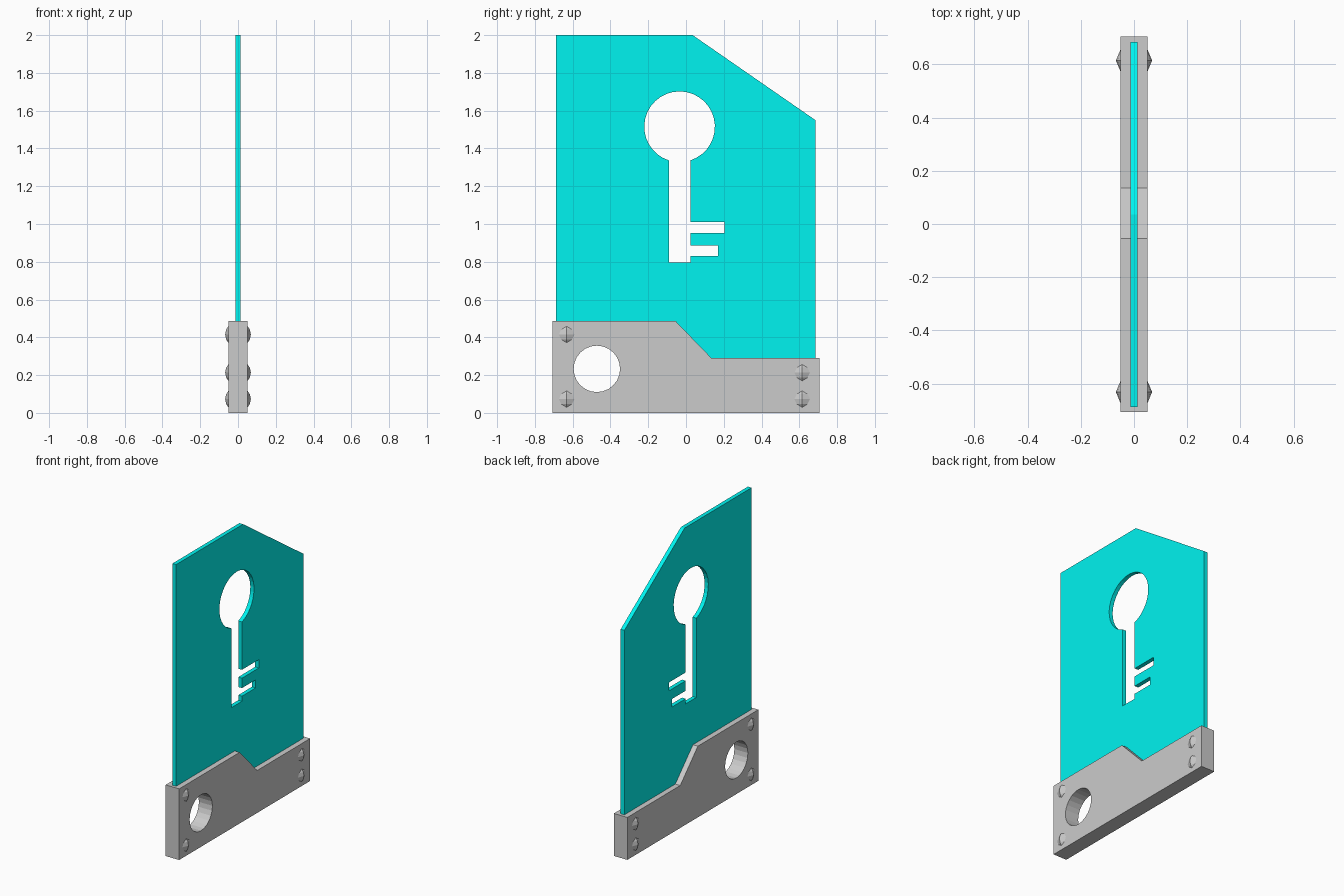
import bpy, bmesh
from math import sin, cos, pi, radians, asin
from mathutils import Matrix

if "Cube" in bpy.data.objects:
    bpy.data.objects.remove(bpy.data.objects["Cube"])

# Maps profile coordinates (u, v, depth) onto (y, z, x)
TO_YZ = Matrix(((0, 0, 1, 0), (1, 0, 0, 0), (0, 1, 0, 0), (0, 0, 0, 1)))


def arc(cy, cz, r, start, end, steps):
    return [(cy + r * cos(start + (end - start) * i / steps),
             cz + r * sin(start + (end - start) * i / steps)) for i in range(steps + 1)]


def plate(name, loops, half_thickness):
    """Extruded flat plate: first loop is the outline, the rest are holes."""
    curve = bpy.data.curves.new(name + "_profile", 'CURVE')
    curve.dimensions = '2D'
    curve.fill_mode = 'BOTH'
    curve.extrude = half_thickness
    for loop in loops:
        spline = curve.splines.new('POLY')
        spline.points.add(len(loop) - 1)
        for p, (y, z) in zip(spline.points, loop):
            p.co = (y, z, 0, 1)
        spline.use_cyclic_u = True
    helper = bpy.data.objects.new(name + "_profile", curve)
    bpy.context.collection.objects.link(helper)
    bpy.context.view_layer.update()
    mesh = bpy.data.meshes.new_from_object(helper)
    bpy.data.objects.remove(helper)
    bm = bmesh.new()
    bm.from_mesh(mesh)
    bm.transform(TO_YZ)
    bmesh.ops.remove_doubles(bm, verts=bm.verts, dist=1e-4)
    bmesh.ops.recalc_face_normals(bm, faces=bm.faces)
    for f in bm.faces:
        f.smooth = False
    bm.to_mesh(mesh)
    bm.free()
    mesh.materials.clear()
    mesh.name = name
    obj = bpy.data.objects.new(name, mesh)
    bpy.context.collection.objects.link(obj)
    return obj


# Key-shaped opening: round bow, shaft and two teeth
bow_y, bow_z, bow_r, shaft = -0.034, 1.515, 0.187, 0.057
a = asin(shaft / bow_r)
key = arc(bow_y, bow_z, bow_r, -pi / 2 + a, 1.5 * pi - a, 30)
left, right = bow_y - shaft, bow_y + shaft
key += [(left, 0.795), (right, 0.795)]
for z0, z1, tip in ((0.83, 0.885, 0.17), (0.953, 1.01, 0.205)):
    key += [(right, z0), (tip, z0), (tip, z1), (right, z1)]

# Card with clipped corner, its lower edge tucked into the holder
card = plate("card", [[(-0.688, 0.43), (-0.078, 0.43), (0.112, 0.235), (0.685, 0.235),
                       (0.685, 1.55), (0.035, 2.0), (-0.688, 2.0)], key], 0.014)
mat = bpy.data.materials.new("cyan")
mat.diffuse_color = (0.0, 0.9, 0.87, 1)
mat.use_nodes = True
mat.node_tree.nodes["Principled BSDF"].inputs["Base Color"].default_value = mat.diffuse_color
card.data.materials.append(mat)

# Stepped holder with a round hole
plate("holder", [[(-0.708, 0), (0.706, 0), (0.706, 0.29), (0.135, 0.29),
                  (-0.055, 0.486), (-0.708, 0.486)],
                 arc(-0.472, 0.233, 0.123, 0, 2 * pi, 24)[:-1]], 0.051)

# Faceted rivets showing on both sides of the holder
for i, (y, z) in enumerate(((-0.632, 0.415), (-0.632, 0.073), (0.615, 0.213), (0.615, 0.073))):
    mesh = bpy.data.meshes.new("rivet")
    bm = bmesh.new()
    bmesh.ops.create_uvsphere(bm, u_segments=8, v_segments=8, radius=0.068)
    bm.to_mesh(mesh)
    bm.free()
    rivet = bpy.data.objects.new(f"rivet_{i + 1}", mesh)
    rivet.location = (0, y, z)
    bpy.context.collection.objects.link(rivet)
